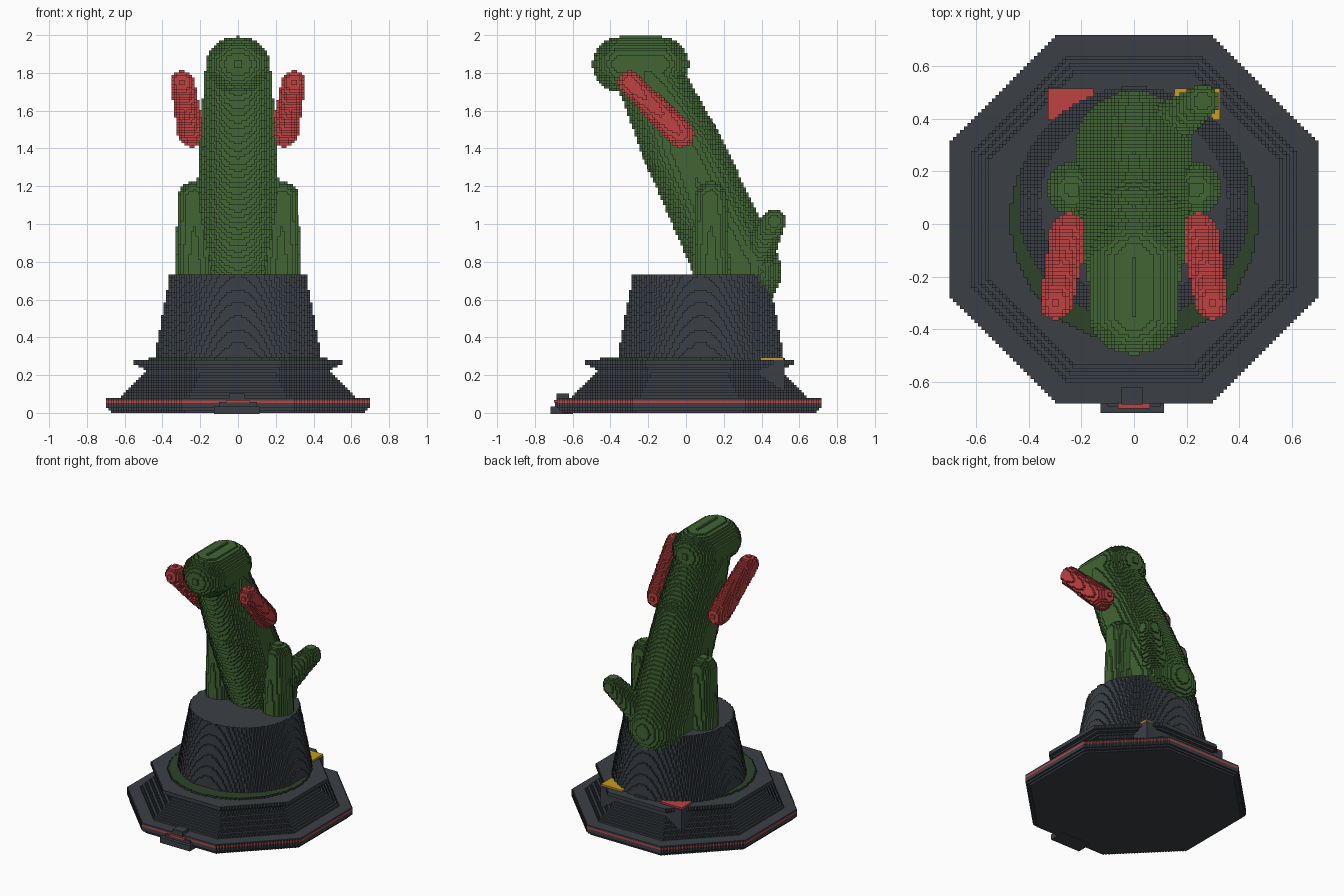
import bpy, bmesh, math
from mathutils import Vector, Matrix

CELL = 2 / 150  # size of one block

cube = bpy.data.objects.get("Cube")
if cube:
    bpy.data.objects.remove(cube, do_unlink=True)


def material(name, rgb):
    mat = bpy.data.materials.new(name)
    mat.use_nodes = True
    mat.diffuse_color = (*rgb, 1)
    mat.node_tree.nodes["Principled BSDF"].inputs["Base Color"].default_value = (*rgb, 1)
    return mat


GREEN = material("leaf green", (0.052, 0.13, 0.034))
DARK_GREEN = material("dark green", (0.026, 0.055, 0.023))
GREY = material("slate grey", (0.043, 0.051, 0.062))
RED = material("red", (0.52, 0.054, 0.054))
YELLOW = material("amber", (0.58, 0.33, 0.014))


def blocky(name, bm, mat):
    """Turn a closed solid into an object made of equal cubic blocks."""
    bmesh.ops.recalc_face_normals(bm, faces=bm.faces)
    mesh = bpy.data.meshes.new(name)
    bm.to_mesh(mesh)
    bm.free()
    obj = bpy.data.objects.new(name, mesh)
    bpy.context.collection.objects.link(obj)
    size = max(obj.dimensions) if max(obj.dimensions) > 0 else 0
    spans = [[v.co[i] for v in mesh.vertices] for i in range(3)]
    size = max(max(s) - min(s) for s in spans)
    depth = math.ceil(math.log2(size / CELL * 1.1))
    mod = obj.modifiers.new("Blocks", 'REMESH')
    mod.mode = 'BLOCKS'
    mod.octree_depth = depth
    mod.scale = size / (CELL * 2 ** depth)
    mod.use_remove_disconnected = False
    bpy.context.view_layer.update()
    graph = bpy.context.evaluated_depsgraph_get()
    result = bpy.data.meshes.new_from_object(obj.evaluated_get(graph))
    obj.modifiers.clear()
    obj.data = result
    result.name = name
    result.materials.clear()
    result.materials.append(mat)
    return obj


def turned(name, profile, sides, centre_y, mat):
    """Stack of regular rings; profile lists (flat-side radius, height)."""
    bm = bmesh.new()
    rings = []
    for radius, z in profile:
        r = radius / math.cos(math.pi / sides)
        angles = [(k + 0.5) * math.tau / sides for k in range(sides)]
        rings.append([bm.verts.new((r * math.cos(a), centre_y + r * math.sin(a), z)) for a in angles])
    for low, high in zip(rings, rings[1:]):
        for k in range(sides):
            j = (k + 1) % sides
            bm.faces.new((low[k], low[j], high[j], high[k]))
    bm.faces.new(rings[0])
    bm.faces.new(rings[-1])
    return blocky(name, bm, mat)


def limb(name, start, r1, end, r2, mat, scale=(1, 1, 1)):
    """Tapered rounded limb: hull around two balls."""
    bm = bmesh.new()
    for point, radius in ((start, r1), (end, r2)):
        place = Matrix.Translation(Vector(point)) @ Matrix.Diagonal((*scale, 1))
        bmesh.ops.create_icosphere(bm, subdivisions=4, radius=radius, matrix=place)
    bmesh.ops.delete(bm, geom=bm.edges[:], context='EDGES_FACES')
    bmesh.ops.convex_hull(bm, input=bm.verts[:])
    loose = [v for v in bm.verts if not v.link_faces]
    bmesh.ops.delete(bm, geom=loose, context='VERTS')
    return blocky(name, bm, mat)


def box(name, low, high, mat):
    bm = bmesh.new()
    low, high = Vector(low), Vector(high)
    place = Matrix.Translation((low + high) / 2) @ Matrix.Diagonal((*(high - low), 1))
    bmesh.ops.create_cube(bm, size=1, matrix=place)
    return blocky(name, bm, mat)


# Octagonal base with a red band around its rim
base = turned("base", [(0.67, 0), (0.70, 0.03), (0.70, 0.08), (0.62, 0.085), (0.5, 0.2),
                       (0.49, 0.225), (0.555, 0.262), (0.555, 0.28)], 8, 0.0175, GREY)
base.data.materials.append(RED)
for face in base.data.polygons:
    if 0.052 < face.center.z < 0.068 and abs(face.normal.z) < 0.5:
        face.material_index = 1

# Back block whose corners stand out of the base, with marker plates
box("back_block", (-0.33, 0.3, 0.08), (0.33, 0.515, 0.28), GREY)
box("right_marker", (-0.33, 0.40, 0.281), (-0.15, 0.51, 0.2905), RED)
box("left_marker", (0.15, 0.40, 0.281), (0.33, 0.51, 0.2905), YELLOW)

# Front latch
box("latch_foot", (-0.12, -0.715, 0), (0.12, -0.6, 0.03), GREY)
box("latch_body", (-0.1, -0.695, 0.02), (0.1, -0.6, 0.056), GREY)
box("latch_light", (-0.055, -0.70, 0.054), (0.055, -0.66, 0.067), RED)
box("latch_knob", (-0.04, -0.685, 0.03), (0.04, -0.62, 0.11), GREY)

# Pot and the ring it stands in
turned("pot_ring", [(0.47, 0.281), (0.47, 0.293)], 64, 0.0175, DARK_GREEN)
turned("pot", [(0.445, 0.27), (0.36, 0.726)], 64, 0.078, GREY)

# Leaning trunk and head
limb("lower_trunk", (0, 0.28, 0.75), 0.225, (0, -0.02, 1.4), 0.21, GREEN)
limb("upper_trunk", (0, -0.02, 1.4), 0.21, (0, -0.2, 1.79), 0.175, GREEN)
limb("head", (0, -0.34, 1.845), 0.155, (0, -0.14, 1.845), 0.155, GREEN, (1.1, 1, 0.95))

# Back branch
limb("back_branch", (0.1, 0.36, 0.80), 0.09, (0.26, 0.465, 1.015), 0.064, GREEN)

# Paired side columns and red arms
for side, s in (("left", 1), ("right", -1)):
    limb(side + "_column", (s * 0.23, 0.135, 0.7), 0.1, (s * 0.235, 0.13, 1.14), 0.085, GREEN)
    limb(side + "_arm", (s * 0.245, -0.03, 1.48), 0.073, (s * 0.295, -0.3, 1.75), 0.062, RED)
